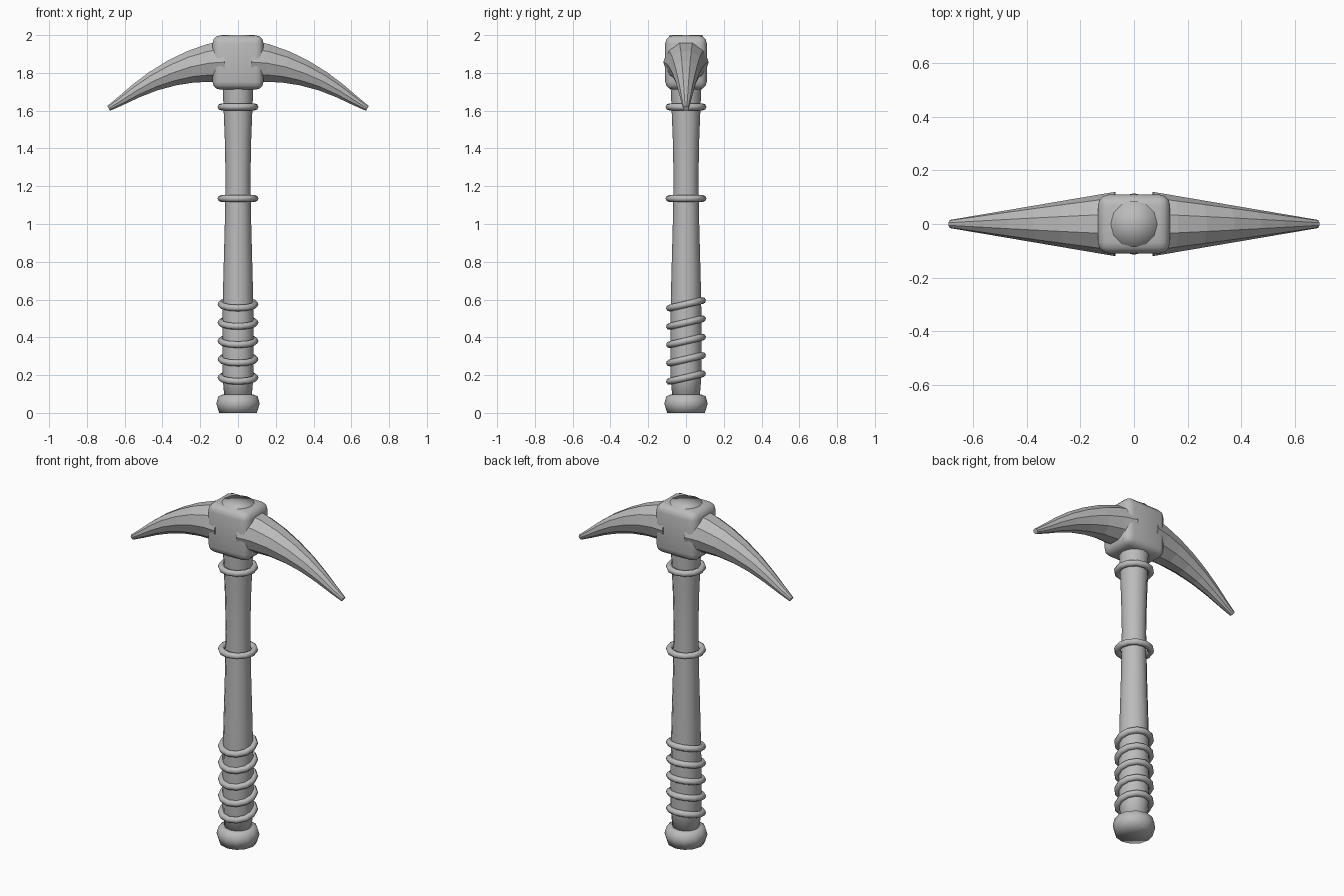
import bpy, bmesh
from math import radians, sin, cos, pi, atan2
from mathutils import Vector

cube = bpy.data.objects.get("Cube")
if cube:
    bpy.data.objects.remove(cube)

grey = bpy.data.materials.new("plain grey")
grey.use_nodes = True
colour = (0.5, 0.5, 0.5, 1)
grey.diffuse_color = colour
grey.node_tree.nodes["Principled BSDF"].inputs["Base Color"].default_value = colour


def finish(bm, name, smooth):
    bmesh.ops.recalc_face_normals(bm, faces=bm.faces)
    for f in bm.faces:
        f.smooth = smooth
    me = bpy.data.meshes.new(name)
    bm.to_mesh(me)
    bm.free()
    me.materials.append(grey)
    ob = bpy.data.objects.new(name, me)
    bpy.context.collection.objects.link(ob)
    return ob


def loft(name, rings, smooth):
    """Bridge successive rings of points and close both ends with fans."""
    bm = bmesh.new()
    rows = [[bm.verts.new(p) for p in ring] for ring in rings]
    n = len(rows[0])
    for a, b in zip(rows, rows[1:]):
        for i in range(n):
            j = (i + 1) % n
            bm.faces.new((a[i], a[j], b[j], b[i]))
    for row in (rows[0], rows[-1]):
        mid = bm.verts.new(sum((v.co for v in row), Vector()) / n)
        for i in range(n):
            bm.faces.new((row[i], row[(i + 1) % n], mid))
    return finish(bm, name, smooth)


def turned(name, profile, sides=12):
    """Round part from (radius, height) pairs."""
    turn = 2 * pi / sides
    return loft(name, [[Vector((r * cos(i * turn), r * sin(i * turn), z))
                        for i in range(sides)] for r, z in profile], True)


def ring(name, z, tilt=0):
    bpy.ops.mesh.primitive_torus_add(
        major_segments=12, minor_segments=8, major_radius=0.09,
        minor_radius=0.018, location=(0, 0, z), rotation=(tilt, 0, 0))
    ob = bpy.context.object
    ob.name = name
    ob.data.materials.append(grey)
    bpy.ops.object.shade_smooth()


# Handle and its end knob
turned("handle", [(0.07, 0.05), (0.082, 0.2), (0.083, 0.45), (0.078, 0.7),
                  (0.07, 1.0), (0.066, 1.25), (0.07, 1.45), (0.078, 1.65),
                  (0.085, 1.8), (0.087, 2.0)])
turned("end_knob", [(0.1, 0), (0.115, 0.05), (0.104, 0.088), (0.08, 0.098)])

# Collars, and the slanted grip wrap
ring("upper_collar", 1.62)
ring("middle_collar", 1.135)
for k in range(5):
    ring(f"grip_wrap_{k + 1}", 0.187 + 0.097 * k, radians(13))

# Rounded head block
bm = bmesh.new()
bmesh.ops.create_cube(bm, size=1)
bmesh.ops.scale(bm, verts=bm.verts, vec=(0.27, 0.22, 0.287))
bmesh.ops.translate(bm, verts=bm.verts, vec=(0, 0, 1.855))
bmesh.ops.bevel(bm, geom=bm.edges[:], offset=0.042, segments=3,
                profile=0.5, affect='EDGES')
finish(bm, "head_block", True)

# Curved ten-sided picks, tapering to blunt tips
path = [(0.07, 1.857), (0.15, 1.852), (0.25, 1.832), (0.35, 1.799),
        (0.45, 1.755), (0.54, 1.704), (0.62, 1.652), (0.685, 1.612)]
for side, name in ((1, "left_pick"), (-1, "right_pick")):
    sections = []
    for k, (x, z) in enumerate(path):
        x0, z0 = path[max(k - 1, 0)]
        x1, z1 = path[min(k + 1, len(path) - 1)]
        slope = atan2(z1 - z0, x1 - x0)
        r = 0.12 - (x - 0.07) * 0.17
        section = []
        for i in range(10):
            a = i * pi / 5
            up = r * sin(a)
            section.append(Vector((side * (x - up * sin(slope)),
                                   r * cos(a), z + up * cos(slope))))
        sections.append(section)
    loft(name, sections, False)
